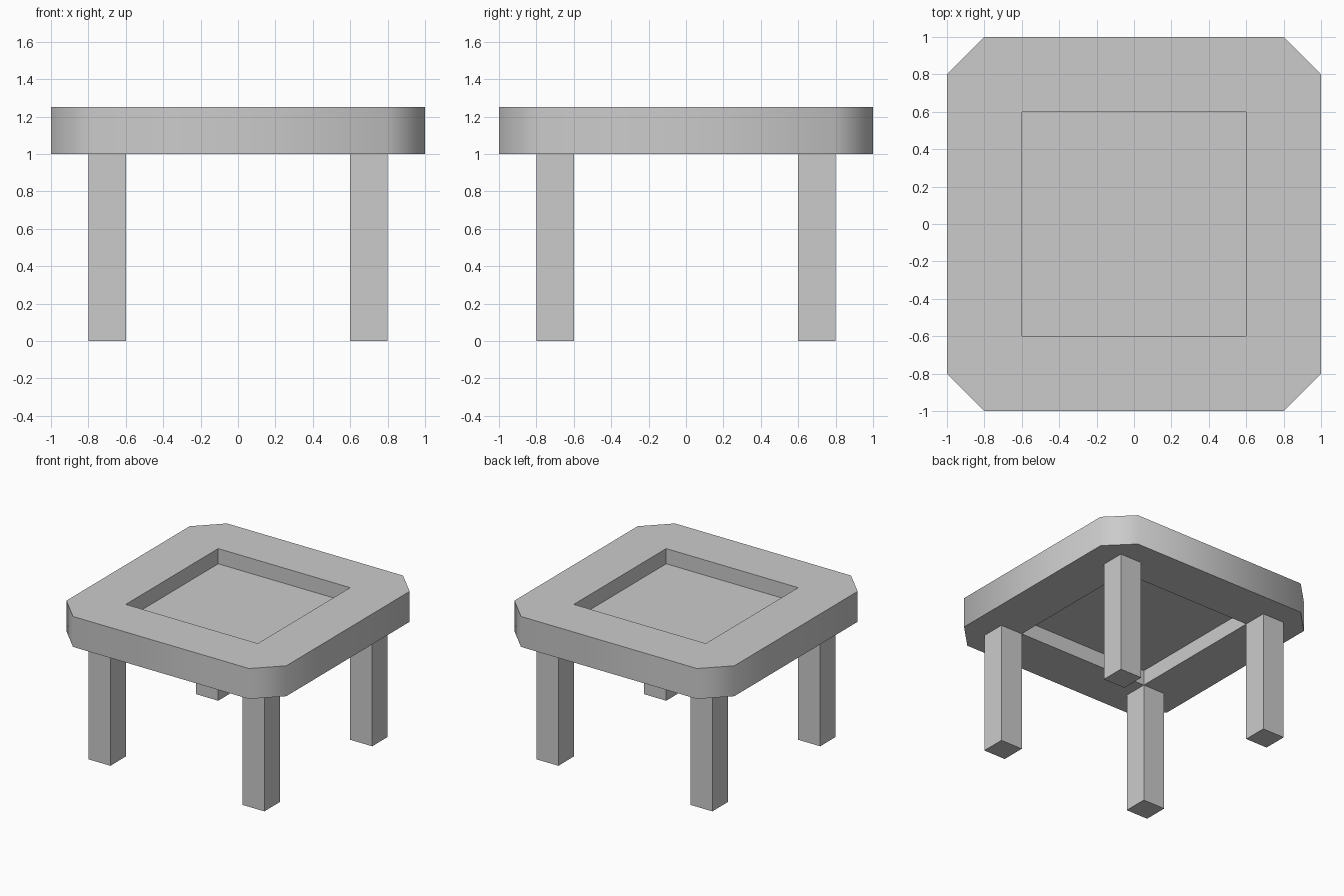
import bpy, bmesh, math

if "Cube" in bpy.data.objects:
    bpy.data.objects.remove(bpy.data.objects["Cube"])

grey = bpy.data.materials.new("light_grey")
grey.diffuse_color = (0.6, 0.6, 0.6, 1)
grey.use_nodes = True
grey.node_tree.nodes["Principled BSDF"].inputs["Base Color"].default_value = grey.diffuse_color


def finish(bm, name):
    mesh = bpy.data.meshes.new(name)
    bm.to_mesh(mesh)
    bm.free()
    mesh.materials.append(grey)
    obj = bpy.data.objects.new(name, mesh)
    bpy.context.collection.objects.link(obj)
    return obj


def square(h):
    return [(-h, -h), (h, -h), (h, h), (-h, h)]


# Table top: chamfered slab with a square recess above and below a thin panel
Z0, Z1, PANEL_Z = 1.0, 1.25, 1.125
outline = [(-.8, -1), (.8, -1), (1, -.8), (1, .8), (.8, 1), (-.8, 1), (-1, .8), (-1, -.8)]
bm = bmesh.new()


def ring(points, z):
    return [bm.verts.new((x, y, z)) for x, y in points]


outer_low, outer_high = ring(outline, Z0), ring(outline, Z1)
inner_low, inner_mid, inner_high = [ring(square(.6), z) for z in (Z0, PANEL_Z, Z1)]

# outer rim
for i in range(8):
    j = (i + 1) % 8
    bm.faces.new((outer_low[i], outer_low[j], outer_high[j], outer_high[i]))
for i in range(4):
    j = (i + 1) % 4
    a, b, c = 2 * i, 2 * i + 1, (2 * i + 2) % 8
    # recess walls
    bm.faces.new((inner_high[i], inner_high[j], inner_mid[j], inner_mid[i]))
    bm.faces.new((inner_mid[i], inner_mid[j], inner_low[j], inner_low[i]))
    # frame borders and corners, above and below
    bm.faces.new((outer_high[a], outer_high[b], inner_high[j], inner_high[i]))
    bm.faces.new((outer_high[b], outer_high[c], inner_high[j]))
    bm.faces.new((inner_low[i], inner_low[j], outer_low[b], outer_low[a]))
    bm.faces.new((inner_low[j], outer_low[c], outer_low[b]))
# centre panel
bm.faces.new(inner_mid)

top = finish(bm, "table_top")
bpy.context.view_layer.objects.active = top
top.select_set(True)
bpy.ops.object.shade_smooth_by_angle(angle=math.radians(60))

# Legs: four square posts
for side, sx in (("left", -1), ("right", 1)):
    for end, sy in (("front", -1), ("back", 1)):
        bm = bmesh.new()
        bmesh.ops.create_cube(bm, size=1)
        bmesh.ops.scale(bm, vec=(.2, .2, 1), verts=bm.verts)
        bmesh.ops.translate(bm, vec=(sx * .7, sy * .7, .5), verts=bm.verts)
        finish(bm, f"{end}_{side}_leg")
